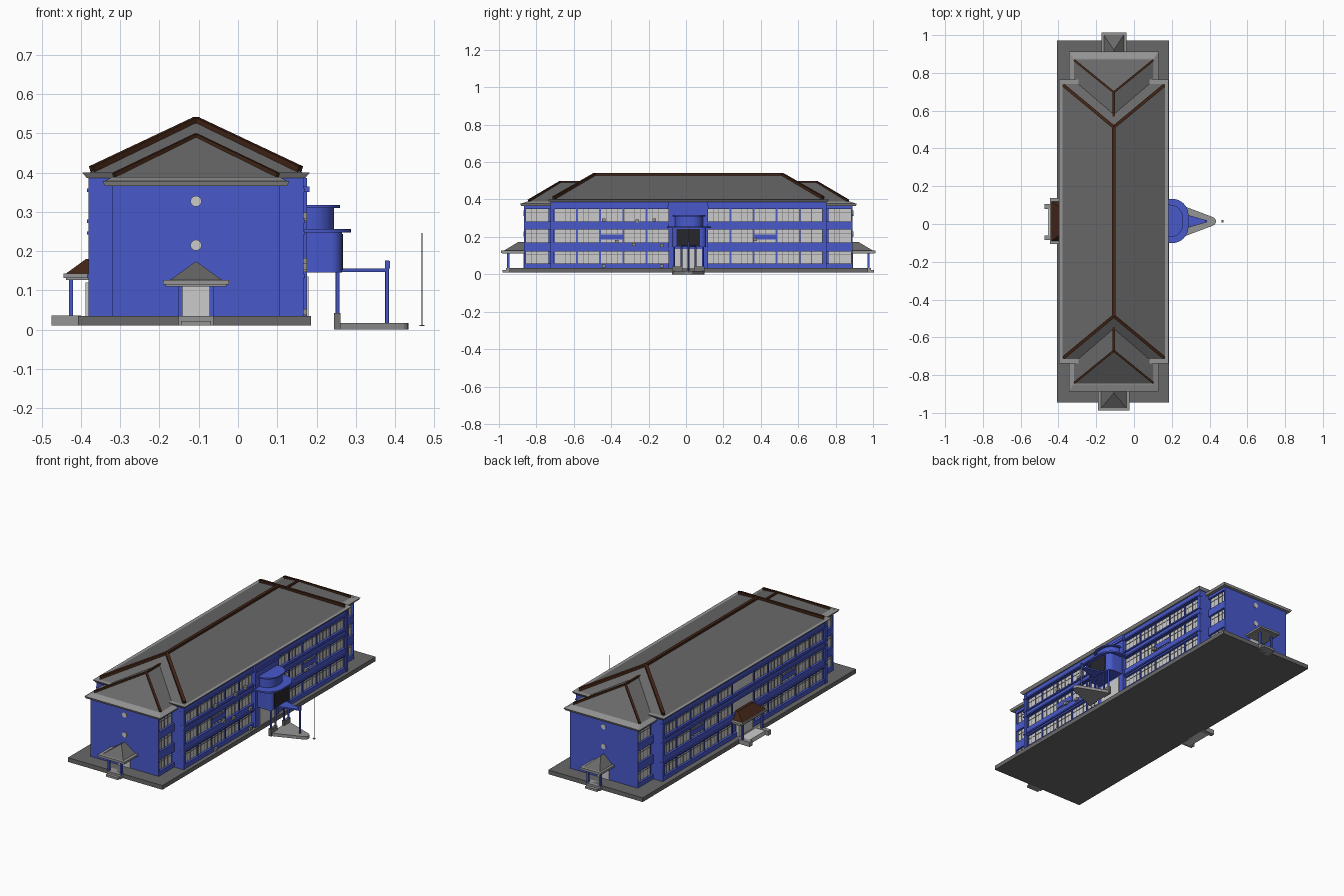
import bpy, bmesh, math
from mathutils import Vector

if "Cube" in bpy.data.objects:
    bpy.data.objects.remove(bpy.data.objects["Cube"])

CX, CY = -0.107, 0.013


def material(name, rgb):
    m = bpy.data.materials.new(name)
    m.diffuse_color = (*rgb, 1)
    m.use_nodes = True
    m.node_tree.nodes["Principled BSDF"].inputs["Base Color"].default_value = m.diffuse_color
    return m


BLUE = material("blue_wall", (0.065, 0.1, 0.6))
BROWN = material("brown_cap", (0.055, 0.018, 0.008))
ROOF = material("roof_grey", (0.14, 0.14, 0.14))
TRIM = material("trim_grey", (0.3, 0.3, 0.3))
PANE = material("pane_grey", (0.6, 0.6, 0.6))
FRAME = material("frame_grey", (0.17, 0.17, 0.17))
DARK = material("dark_glass", (0.02, 0.02, 0.025))


def finish(name, bm, mat):
    bmesh.ops.remove_doubles(bm, verts=bm.verts, dist=1e-6) if mat in (ROOF, BROWN) else None
    bmesh.ops.recalc_face_normals(bm, faces=bm.faces)
    me = bpy.data.meshes.new(name)
    bm.to_mesh(me)
    bm.free()
    me.materials.append(mat)
    ob = bpy.data.objects.new(name, me)
    bpy.context.collection.objects.link(ob)
    return ob


def add_loft(bm, low, z0, high, z1):
    a = [bm.verts.new((x, y, z0)) for x, y in low]
    b = [bm.verts.new((x, y, z1)) for x, y in high]
    n = len(a)
    for i in range(n):
        j = (i + 1) % n
        bm.faces.new((a[i], a[j], b[j], b[i]))
    bm.faces.new(a[::-1])
    bm.faces.new(b)


def loft(name, low, z0, high, z1, mat):
    bm = bmesh.new()
    add_loft(bm, low, z0, high, z1)
    return finish(name, bm, mat)


def span(x0, x1, y0, y1):
    return [(x0, y0), (x1, y0), (x1, y1), (x0, y1)]


def rect(hx, hy, cx=CX, cy=CY):
    return span(cx - hx, cx + hx, cy - hy, cy + hy)


def boxes(name, items, mat):
    bm = bmesh.new()
    for x0, x1, y0, y1, z0, z1 in items:
        add_loft(bm, span(x0, x1, y0, y1), z0, span(x0, x1, y0, y1), z1)
    return finish(name, bm, mat)


def cylinder(name, loc, r, depth, mat, rot=(0, 0, 0), n=16):
    bpy.ops.mesh.primitive_cylinder_add(vertices=n, radius=r, depth=depth, location=loc, rotation=rot)
    ob = bpy.context.object
    ob.name = name
    ob.data.materials.append(mat)
    bpy.ops.object.shade_smooth_by_angle()


def beams(name, pairs, w, mat):
    bm = bmesh.new()
    for a, b in pairs:
        a, b = Vector(a), Vector(b)
        d = (b - a).normalized()
        side = d.cross(Vector((0, 0, 1))).normalized() * w / 2
        up = side.cross(d).normalized() * w / 2
        ring = [[bm.verts.new(p + side * i + up * j) for i, j in ((1, 1), (-1, 1), (-1, -1), (1, -1))]
                for p in (a, b)]
        for i in range(4):
            j = (i + 1) % 4
            bm.faces.new((ring[0][i], ring[0][j], ring[1][j], ring[1][i]))
        bm.faces.new(ring[0])
        bm.faces.new(ring[1][::-1])
    finish(name, bm, mat)


# base slab and wall cores
boxes("base_slab", [(-0.408, 0.186, -0.945, 0.972, 0.01, 0.034)], ROOF)
loft("main_core", rect(0.256, 0.73), 0.034, rect(0.256, 0.73), 0.39, BLUE)
loft("wing_core", rect(0.2, 0.878), 0.034, rect(0.2, 0.878), 0.37, BLUE)

# windows, piers and bands, mirrored on both long sides
FLOORS = [(0.059, 0.123), (0.171, 0.24), (0.283, 0.35)]
BANDS = [(0.034, 0.059), (0.123, 0.171), (0.24, 0.283), (0.35, 0.388)]
panes, frames, walls, ledges = [], [], [], []


def slab(out, s, d0, d1, y0, y1, z0, z1):
    xa, xb = sorted((CX + s * d0, CX + s * d1))
    out.append((xa, xb, y0, y1, z0, z1))


def window(s, d, y0, y1, z0, z1):
    slab(panes, s, d - 0.01, d + 0.002, y0, y1, z0, z1)
    w = (y1 - y0) / 4
    for k in range(5):
        t = 0.003 if k % 2 == 0 else 0.0018
        slab(frames, s, d, d + 0.004, y0 + k * w - t / 2, y0 + k * w + t / 2, z0, z1)
    zt = z0 + (z1 - z0) * 0.7
    slab(frames, s, d, d + 0.004, y0, y1, zt - 0.001, zt + 0.001)


for s in (-1, 1):
    for e in (-1, 1):
        for k in range(5):
            m = CY + e * (0.162 + k * 0.124)
            for z0, z1 in FLOORS:
                window(s, 0.256, m - 0.058, m + 0.058, z0, z1)
        for k in range(6):
            m = CY + e * (0.1 + k * 0.124)
            slab(walls, s, 0.25, 0.264, m - 0.004, m + 0.004, 0.034, 0.388)
        # solid corner pier, wing window and wing end pier
        m = CY + e * 0.728
        slab(walls, s, 0.18, 0.274, m - 0.01, m + 0.01, 0.034, 0.388)
        m = CY + e * 0.81
        for z0, z1 in FLOORS:
            window(s, 0.2, m - 0.06, m + 0.06, z0, z1)
        m = CY + e * 0.874
        slab(walls, s, 0.19, 0.214, m - 0.004, m + 0.004, 0.034, 0.37)
        # stair landing spandrel
        m = CY + e * 0.41
        slab(walls, s, 0.25, 0.264, m - 0.058, m + 0.058, 0.186, 0.214)
    for z0, z1 in BANDS:
        slab(walls, s, 0.25, 0.271, CY - 0.737, CY + 0.737, z0, z1)
        slab(walls, s, 0.19, 0.214, CY - 0.878, CY + 0.878, z0, min(z1, 0.37))
    for z in (0.136, 0.246, 0.276, 0.355):
        slab(ledges, s, 0.25, 0.278, CY - 0.739, CY + 0.739, z - 0.004, z + 0.004)
boxes("window_panes", panes, PANE)
boxes("window_frames", frames, FRAME)
boxes("wall_bands_and_piers", walls, BLUE)
boxes("wall_ledges", ledges, BLUE)
boxes("back_center_windows", [(-0.366, -0.36, -0.08, 0.105, a, b) for a, b in FLOORS[1:]], PANE)

# air conditioner units on the entrance side
spots = [(-.44, .29), (-.26, .285), (-.17, .29), (-.37, .175), (-.28, .16), (-.13, .155),
         (-.44, .045), (-.13, .045), (.37, .185)]
boxes("air_units", [(0.16, 0.176, y - .01, y + .01, z - .008, z + .008) for y, z in spots], TRIM)

# eaves, hip roofs and brown ridge caps
loft("main_eave", rect(0.278, 0.742), 0.386, rect(0.29, 0.752), 0.400, TRIM)
loft("wing_eave", rect(0.232, 0.895), 0.366, rect(0.238, 0.900), 0.378, TRIM)
loft("wing_gutter_slope", rect(0.234, 0.896), 0.378, rect(0.213, 0.862), 0.389, TRIM)
for name, hx, hy, z0, z1, r, w in (("main", 0.272, 0.728, 0.40, 0.533, 0.5, 0.017),
                                   ("wing", 0.216, 0.862, 0.386, 0.494, 0.684, 0.011)):
    loft(name + "_roof", rect(hx, hy), z0, rect(0, r), z1, ROOF)
    caps = [((CX, CY - r, z1), (CX, CY + r, z1))]
    for e in (-1, 1):
        for s in (-1, 1):
            caps.append(((CX + s * (hx - 0.007), CY + e * (hy - 0.008), z0 + 0.008), (CX, CY + e * r, z1)))
    beams(name + "_ridge_caps", caps, w, BROWN)

# end entrances: door, steps, columns, canopy and round vents
for e, hw, tag in ((-1, 0.084, "front"), (1, 0.066, "rear")):
    wall = CY + e * 0.878

    def strip(hx, a, b):
        y0, y1 = sorted((wall + e * a, wall + e * b))
        return (CX - hx, CX + hx, y0, y1)
    boxes(tag + "_door", [(*strip(0.036, -0.01, 0.003), 0.034, 0.112)], PANE)
    boxes(tag + "_steps", [(*strip(0.038, 0.05, 0.115), 0.01, 0.022), (*strip(0.044, 0.05, 0.098), 0.01, 0.034)], TRIM)
    yc = wall + e * 0.085
    boxes(tag + "_columns", [(CX + s * 0.039 - .005, CX + s * 0.039 + .005, yc - .006, yc + .006, .03, .115)
                             for s in (-1, 1)], BLUE)
    boxes(tag + "_canopy_eave", [(*strip(hw, -0.01, 0.123), 0.115, 0.126),
                                 (*strip(hw - 0.006, -0.01, 0.118), 0.11, 0.115)], TRIM)
    loft(tag + "_canopy_roof", span(*strip(hw * 0.8, -0.01, 0.11)), 0.126,
         span(*strip(0, -0.01, 0.03)), 0.174, ROOF)
    for z in (0.215, 0.327):
        cylinder(tag + "_round_vent", (CX, wall, z), 0.014, 0.008, PANE, (math.pi / 2, 0, 0), 24)

# back porch
boxes("back_porch_floor", [(-0.456, -0.4, -0.07, 0.103, 0.01, 0.034)], PANE)
boxes("back_porch_blocks", [(-0.475, -0.4, y - .013, y + .013, 0.01, 0.036) for y in (-0.073, 0.093)], TRIM)
boxes("back_porch_columns", [(-0.43, -0.42, y - .006, y + .006, 0.034, 0.13) for y in (-0.075, 0.1)], BLUE)
boxes("back_porch_door", [(-0.388, -0.37, -0.05, 0.08, 0.034, 0.12)], PANE)
boxes("back_porch_eave", [(-0.444, -0.37, -0.107, 0.138, 0.132, 0.143), (-0.438, -0.37, -0.1, 0.13, 0.126, 0.132)], TRIM)
loft("back_porch_roof", span(-0.438, -0.37, -0.09, 0.12), 0.143, span(-0.387, -0.37, -0.055, 0.085), 0.18, BROWN)


# rounded entrance tower
def bow(h, xf, r, cy=0.016):
    pts = [(0.15, cy - h)]
    for s, a0 in ((-1, -90), (1, 0)):
        for k in range(9):
            a = math.radians(a0 + k * 90 / 8)
            pts.append((xf - r + r * math.cos(a), cy + s * (h - r) + r * math.sin(a)))
    return pts + [(0.15, cy + h)]


boxes("tower_backing", [(0.1, 0.176, -0.094, 0.117, 0.034, 0.386), (0.1, 0.182, -0.098, 0.12, 0.35, 0.365)], BLUE)
for name, h, xf, r, z0, z1 in (("tower_body", 0.092, 0.265, 0.03, 0.145, 0.249),
                               ("tower_rim", 0.117, 0.288, 0.085, 0.247, 0.256),
                               ("tower_upper", 0.074, 0.245, 0.06, 0.256, 0.31),
                               ("tower_cap", 0.086, 0.26, 0.07, 0.31, 0.317)):
    ob = loft(name, bow(h, xf, r), z0, bow(h, xf, r), z1, BLUE)
    bpy.context.view_layer.objects.active = ob
    ob.select_set(True)
    bpy.ops.object.shade_smooth_by_angle()
    ob.select_set(False)
boxes("tower_glass", [(0.2, 0.267, -0.052, 0.075, 0.152, 0.243)], DARK)
boxes("main_door", [(0.17, 0.179, -0.06, 0.085, 0.034, 0.135)], PANE)

# entrance canopy, ground slab, columns and flagpole
tip = [(0.41 + 0.024 * math.cos(t), 0.014 + 0.024 * math.sin(t)) for t in
       [math.radians(-75 + 150 * k / 8) for k in range(9)]]
drop = [(0.25, -0.072)] + tip + [(0.25, 0.1)]
loft("entrance_slab", drop, 0, drop, 0.017, TRIM)
fin = [(0.25, -0.03), (0.385, 0.009), (0.385, 0.019), (0.25, 0.058)]
loft("entrance_canopy", fin, 0.147, fin, 0.155, BLUE)
boxes("entrance_piers", [(0.245, 0.261, -0.075, -0.02, 0, 0.042), (0.245, 0.261, 0.044, 0.1, 0, 0.042)], FRAME)
for y in (-0.065, -0.025, 0.05, 0.09):
    cylinder("entrance_column", (0.254, y, 0.093), 0.005, 0.108, BLUE)
cylinder("tip_column", (0.38, 0.014, 0.096), 0.005, 0.16, BLUE)
boxes("tip_column_cap", [(0.375, 0.387, 0.008, 0.02, 0.155, 0.175)], BLUE)
cylinder("flagpole", (0.469, 0.014, 0.128), 0.0012, 0.236, FRAME, n=8)
boxes("flagpole_base", [(0.463, 0.475, 0.008, 0.02, 0.009, 0.012)], TRIM)
